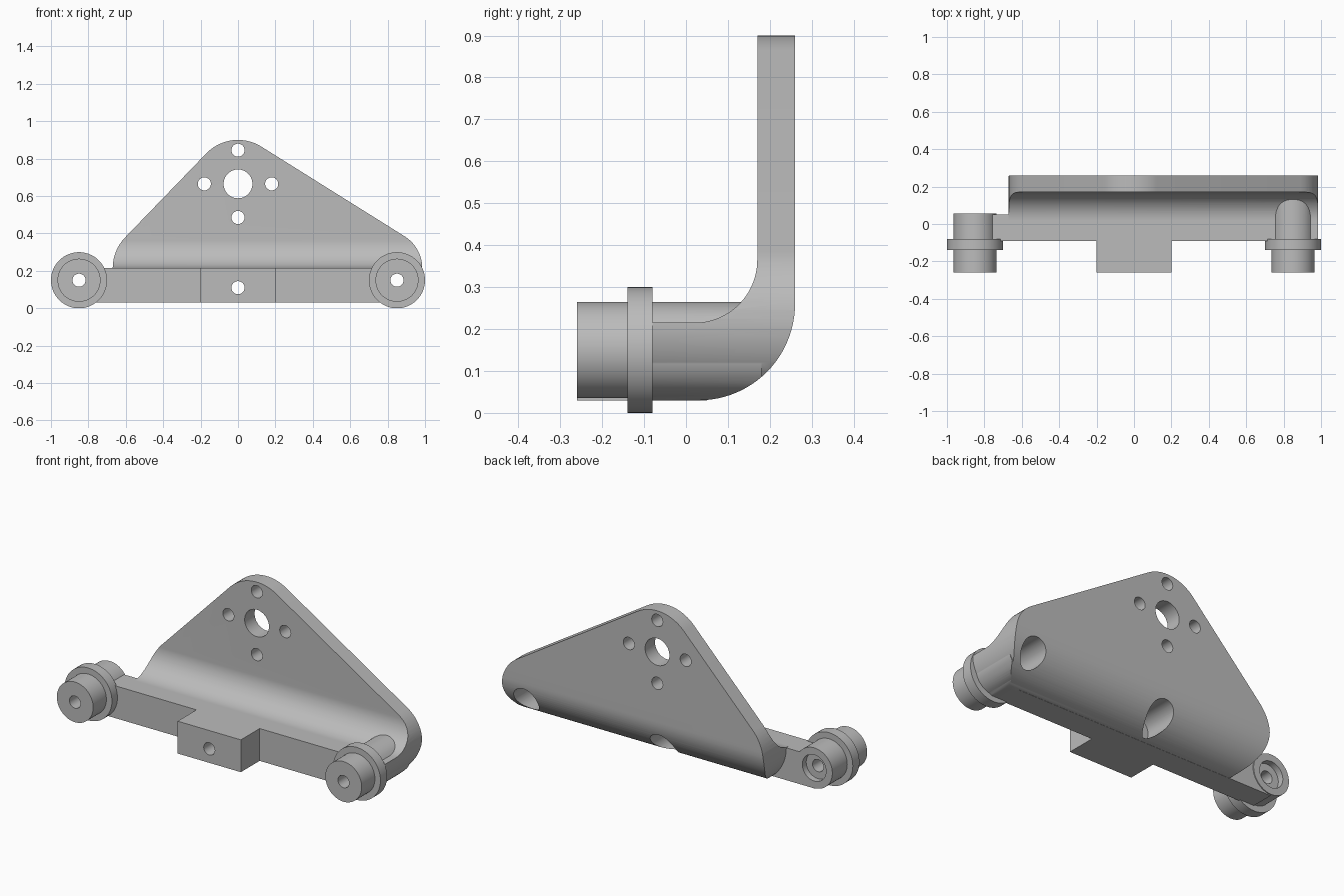
import bpy, bmesh, math
from mathutils import Vector

cube = bpy.data.objects.get("Cube")
if cube:
    bpy.data.objects.remove(cube, do_unlink=True)

gray = bpy.data.materials.new("plain_gray")
gray.use_nodes = True
color = (0.5, 0.5, 0.5, 1)
gray.diffuse_color = color
gray.node_tree.nodes["Principled BSDF"].inputs["Base Color"].default_value = color


def arc(cx, cz, r, start, end, steps=24):
    """Points of an arc, angles in degrees."""
    angles = [math.radians(start + (end - start) * i / steps) for i in range(steps + 1)]
    return [(cx + r * math.cos(a), cz + r * math.sin(a)) for a in angles]


def prism(name, outline, axis, low, high):
    """Extrude an outline along x (outline is y, z) or along y (outline is x, z)."""
    bm = bmesh.new()
    place = (lambda p: (low, p[0], p[1])) if axis == "x" else (lambda p: (p[0], low, p[1]))
    face = bm.faces.new([bm.verts.new(place(p)) for p in outline])
    moved = bmesh.ops.extrude_face_region(bm, geom=[face])["geom"]
    step = Vector((high - low, 0, 0)) if axis == "x" else Vector((0, high - low, 0))
    bmesh.ops.translate(bm, vec=step, verts=[g for g in moved if isinstance(g, bmesh.types.BMVert)])
    bmesh.ops.recalc_face_normals(bm, faces=bm.faces)
    mesh = bpy.data.meshes.new(name)
    bm.to_mesh(mesh)
    bm.free()
    mesh.materials.append(gray)
    obj = bpy.data.objects.new(name, mesh)
    bpy.context.collection.objects.link(obj)
    return obj


def box(name, x0, x1, y0, y1, z0, z1):
    return prism(name, [(x0, z0), (x1, z0), (x1, z1), (x0, z1)], "y", y0, y1)


def rod(name, x, z, r, y0, y1):
    return prism(name, arc(x, z, r, 0, 360, 64)[:-1], "y", y0, y1)


def combine(target, tool, operation):
    """Apply a boolean and discard the tool."""
    mod = target.modifiers.new(operation.lower(), "BOOLEAN")
    mod.operation, mod.solver, mod.object = operation, "EXACT", tool
    bpy.ops.object.select_all(action="DESELECT")
    bpy.context.view_layer.objects.active = target
    target.select_set(True)
    bpy.ops.object.modifier_apply(modifier=mod.name)
    bpy.data.objects.remove(tool, do_unlink=True)


# Bent plate: L-shaped section trimmed by the rounded triangular outline
outer_bend = arc(0.03, 0.26, 0.23, -90, 0)
inner_bend = arc(0.02, 0.365, 0.15, 0, -90)
section = [(-0.09, 0.03)] + outer_bend + [(0.26, 1.0), (0.17, 1.0)] + inner_bend + [(-0.09, 0.215)]
bracket = prism("bracket", section, "x", -0.9, 1.1)
outline = (arc(0.785, 0.215, 0.2, -90, 58) + arc(0, 0.665, 0.235, 58, 136)
           + arc(-0.435, 0.215, 0.235, 136, 270))
combine(bracket, prism("plate_outline", outline, "y", -0.5, 0.5), "INTERSECT")

# Front bar and centre block
combine(bracket, box("front_bar", -0.85, 0.8, -0.09, 0.05, 0.03, 0.215), "UNION")
combine(bracket, box("centre_block", -0.2, 0.2, -0.26, -0.05, 0.03, 0.215), "UNION")

# Flanged bosses at both ends; the left one is trimmed to the outer bend
for x, back in ((-0.85, 0.055), (0.85, 0.18)):
    boss = rod("boss", x, 0.15, 0.115, -0.26, back)
    combine(boss, rod("boss_flange", x, 0.15, 0.15, -0.14, -0.08), "UNION")
    if x > 0:
        hull = [(-0.4, -0.1), (-0.05, -0.1), (-0.05, 0.03)] + outer_bend + [(0.26, 0.6), (-0.4, 0.6)]
        combine(boss, prism("bend_hull", hull, "x", 0.5, 1.2), "INTERSECT")
    combine(bracket, boss, "UNION")

# Bolt holes with counterbores from the back
for x, z in ((-0.85, 0.15), (0.85, 0.15), (0, 0.11)):
    combine(bracket, rod("bolt_hole", x, z, 0.035, -0.4, 0.4), "DIFFERENCE")
    combine(bracket, rod("counterbore", x, z, 0.075, 0.02, 0.4), "DIFFERENCE")

# Centre opening with four small holes around it
combine(bracket, rod("centre_opening", 0, 0.665, 0.077, 0.1, 0.4), "DIFFERENCE")
for dx, dz in ((1, 0), (-1, 0), (0, 1), (0, -1)):
    combine(bracket, rod("small_hole", 0.18 * dx, 0.665 + 0.18 * dz, 0.035, 0.1, 0.4), "DIFFERENCE")

bpy.ops.object.shade_smooth_by_angle(angle=math.radians(30))
